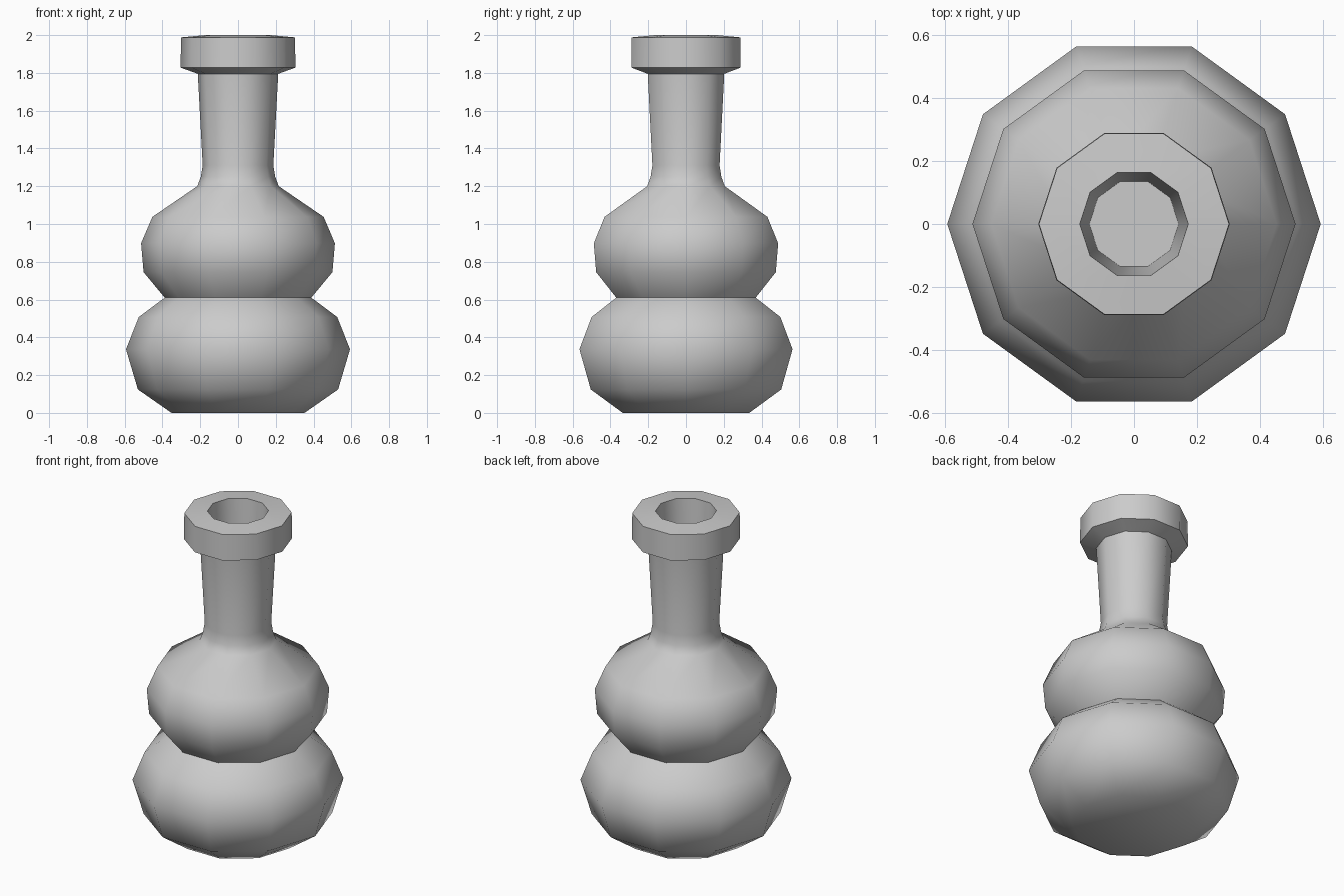
import bpy, bmesh, math

if "Cube" in bpy.data.objects:
    bpy.data.objects.remove(bpy.data.objects["Cube"])

SIDES = 10

# Radius / height profile from the base, up the outside, over the rim and into the mouth
profile = [
    (0.352, 0.0), (0.53, 0.124), (0.593, 0.337), (0.525, 0.508), (0.388, 0.61),   # lower bulb
    (0.50, 0.745), (0.513, 0.898), (0.453, 1.038), (0.216, 1.20),                 # upper bulb
    (0.197, 1.25), (0.187, 1.31), (0.213, 1.795),                                 # neck
    (0.304, 1.828), (0.302, 1.988), (0.172, 2.0),                                 # rim
    (0.142, 1.31),                                                                # mouth
]

bm = bmesh.new()
rings = []
for r, z in profile:
    rings.append([bm.verts.new((r * math.cos(math.tau * i / SIDES),
                                r * math.sin(math.tau * i / SIDES), z))
                  for i in range(SIDES)])
for a, b in zip(rings, rings[1:]):
    for i in range(SIDES):
        j = (i + 1) % SIDES
        bm.faces.new((a[i], a[j], b[j], b[i]))

# Flat base and floor of the mouth
bm.faces.new(rings[0][::-1])
bm.faces.new(rings[-1])
bmesh.ops.recalc_face_normals(bm, faces=bm.faces[:])

mesh = bpy.data.meshes.new("bottle")
bm.to_mesh(mesh)
bm.free()
bottle = bpy.data.objects.new("bottle", mesh)
bpy.context.collection.objects.link(bottle)

# Smooth bulbs and neck, crisp waist and rim
bpy.context.view_layer.objects.active = bottle
bottle.select_set(True)
bpy.ops.object.shade_smooth_by_angle(angle=math.radians(50))
